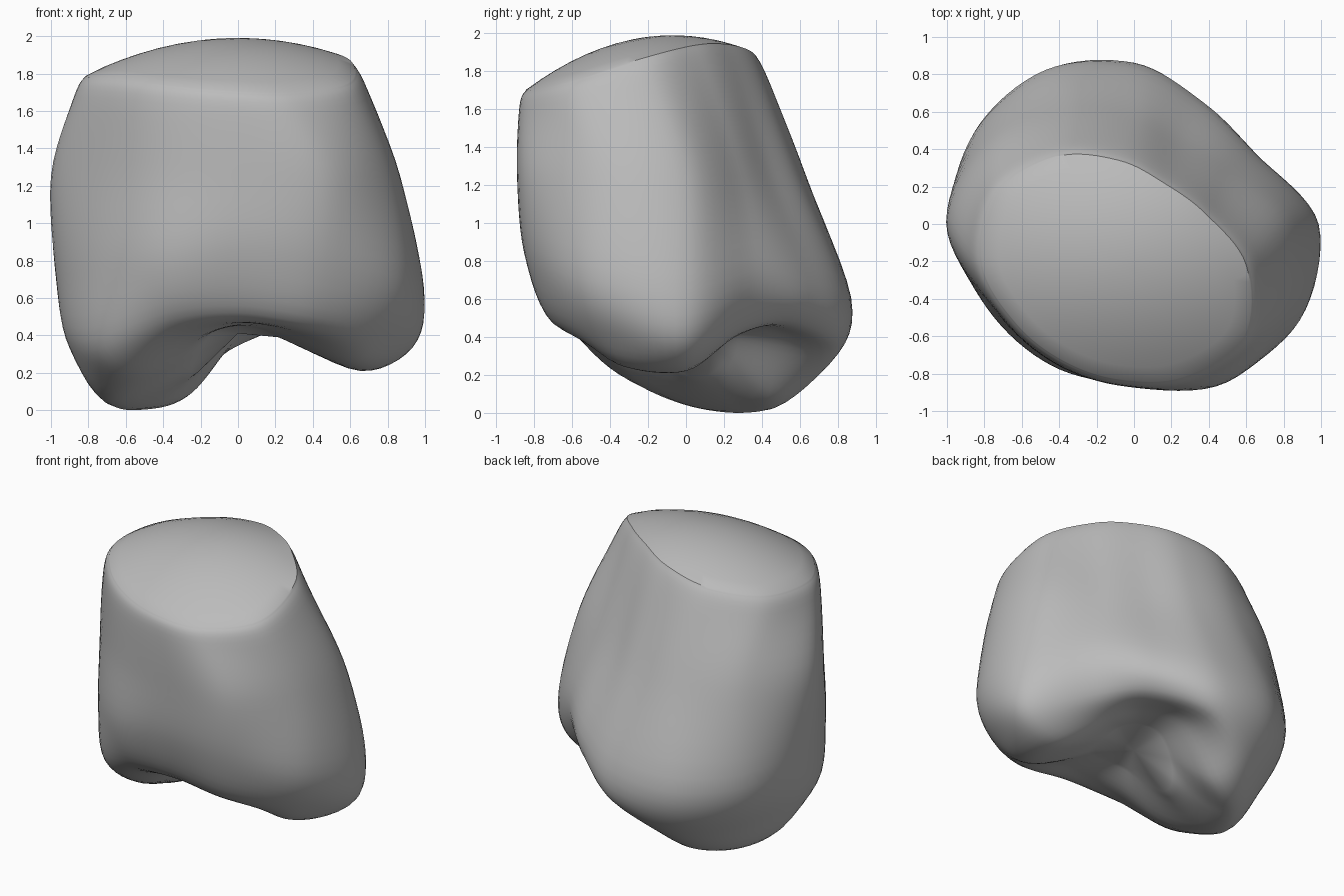
import bpy, bmesh, math
from mathutils import Vector

cube = bpy.data.objects.get("Cube")
if cube:
    bpy.data.objects.remove(cube)

AROUND = 8   # steps between neighbouring stations round a ring
DOWN = 6     # steps between neighbouring rings


def spline(a, b, c, d, t):
    """Catmull-Rom point between b and c."""
    return 0.5 * (2 * b + (c - a) * t + (2 * a - 5 * b + 4 * c - d) * t * t
                  + (3 * b - a - 3 * c + d) * t ** 3)


def dome(x, y):
    """Height of the gently domed cap."""
    return 1.99 - 0.3 * x * x - 0.48 * (y + 0.07) ** 2


def ring(radii, heights=None, cx=0, cy=0):
    """Twelve stations round a centre, from +x anticlockwise."""
    points = []
    for i, r in enumerate(radii):
        a = math.radians(30 * i)
        x, y = cx + r * math.cos(a), cy + r * math.sin(a)
        points.append(Vector((x, y, heights[i] if heights else dome(x, y))))
    return points


def refine(points):
    """Smooth a closed ring of stations."""
    n = len(points)
    return [spline(points[i - 1], points[i], points[(i + 1) % n],
                   points[(i + 2) % n], k / AROUND)
            for i in range(n) for k in range(AROUND)]


# Main cross-sections: cap rim, shoulder, waist, girth, lower edge, lobes, hollow
rim = ring([.68, .54, .50, .56, .67, .76, .73, .63, .59, .61, .69, .77],
           cx=-.08, cy=-.22)
waist = ring([.83, .58, .51, .59, .72, .89, 1.0, .885, .86, .87, .98, .95],
             [1.25] * 12)
shoulder = [a.lerp(b, 0.2) for a, b in zip(rim, waist)]
shoulder = [Vector((p.x * 1.03, p.y * 1.03, p.z)) for p in shoulder]
girth = ring([.98, .75, .74, .85, .95, .985, .97, .905, .87, .84, .94, 1.025],
             [.65, .75, .7, .63, .58, .6, .7, .75, .8, .85, .8, .7])
edge = ring([.93, .67, .67, .79, .80, .83, .90, .86, .75, .71, .79, .89],
            [.34, .47, .48, .36, .21, .22, .33, .33, .48, .52, .46, .39])
lobes = ring([.64, .46, .42, .5, .55, .62, .67, .6, .5, .5, .5, .67],
             [.22, .40, .46, .38, .07, 0, .04, .18, .38, .46, .42, .25])
hollow = ring([.25] * 12,
              [.40, .45, .46, .42, .3, .2, .2, .3, .42, .45, .43, .39])
sections = [refine(s)
            for s in (rim, shoulder, waist, girth, edge, lobes, hollow)]

# Cap loops grow from the middle out to the rim
middle = Vector((-.08, -.22, 0))
loops = []
for k in range(1, 8):
    loop = []
    for p in sections[0]:
        q = middle.lerp(p, k / 8)
        q.z = dome(q.x, q.y)
        loop.append(q)
    loops.append(loop)

# Wall and underside loops follow a smooth profile through the sections
last = len(sections) - 1
for s in range(last):
    four = [sections[min(max(s + o, 0), last)] for o in (-1, 0, 1, 2)]
    for k in range(DOWN):
        loops.append([spline(*q, k / DOWN) for q in zip(*four)])
loops.append(sections[last])

# Skin the loops and close both ends
bm = bmesh.new()
rows = [[bm.verts.new(p) for p in loop] for loop in loops]
n = len(rows[0])
for upper, lower in zip(rows, rows[1:]):
    for i in range(n):
        j = (i + 1) % n
        bm.faces.new((upper[i], lower[i], lower[j], upper[j]))
top = bm.verts.new((middle.x, middle.y, dome(middle.x, middle.y)))
base = bm.verts.new((0, 0, .41))
for i in range(n):
    j = (i + 1) % n
    bm.faces.new((top, rows[0][i], rows[0][j]))
    bm.faces.new((base, rows[-1][j], rows[-1][i]))
bmesh.ops.recalc_face_normals(bm, faces=bm.faces)

# Rest the lowest point on the floor
low = min(v.co.z for v in bm.verts)
for v in bm.verts:
    v.co.z -= low * max(0, 1 - v.co.z)

mesh = bpy.data.meshes.new("two_lobed_body")
bm.to_mesh(mesh)
bm.free()
body = bpy.data.objects.new("two_lobed_body", mesh)
bpy.context.collection.objects.link(body)

# Plain grey material
grey = bpy.data.materials.new("plain_grey")
grey.use_nodes = True
colour = (0.5, 0.5, 0.5, 1)
grey.diffuse_color = colour
for node in grey.node_tree.nodes:
    if node.type == 'BSDF_PRINCIPLED':
        node.inputs["Base Color"].default_value = colour
mesh.materials.append(grey)

# Smooth skin with a crisp cap rim
bpy.ops.object.select_all(action='DESELECT')
body.select_set(True)
bpy.context.view_layer.objects.active = body
bpy.ops.object.shade_smooth_by_angle(angle=math.radians(35))
